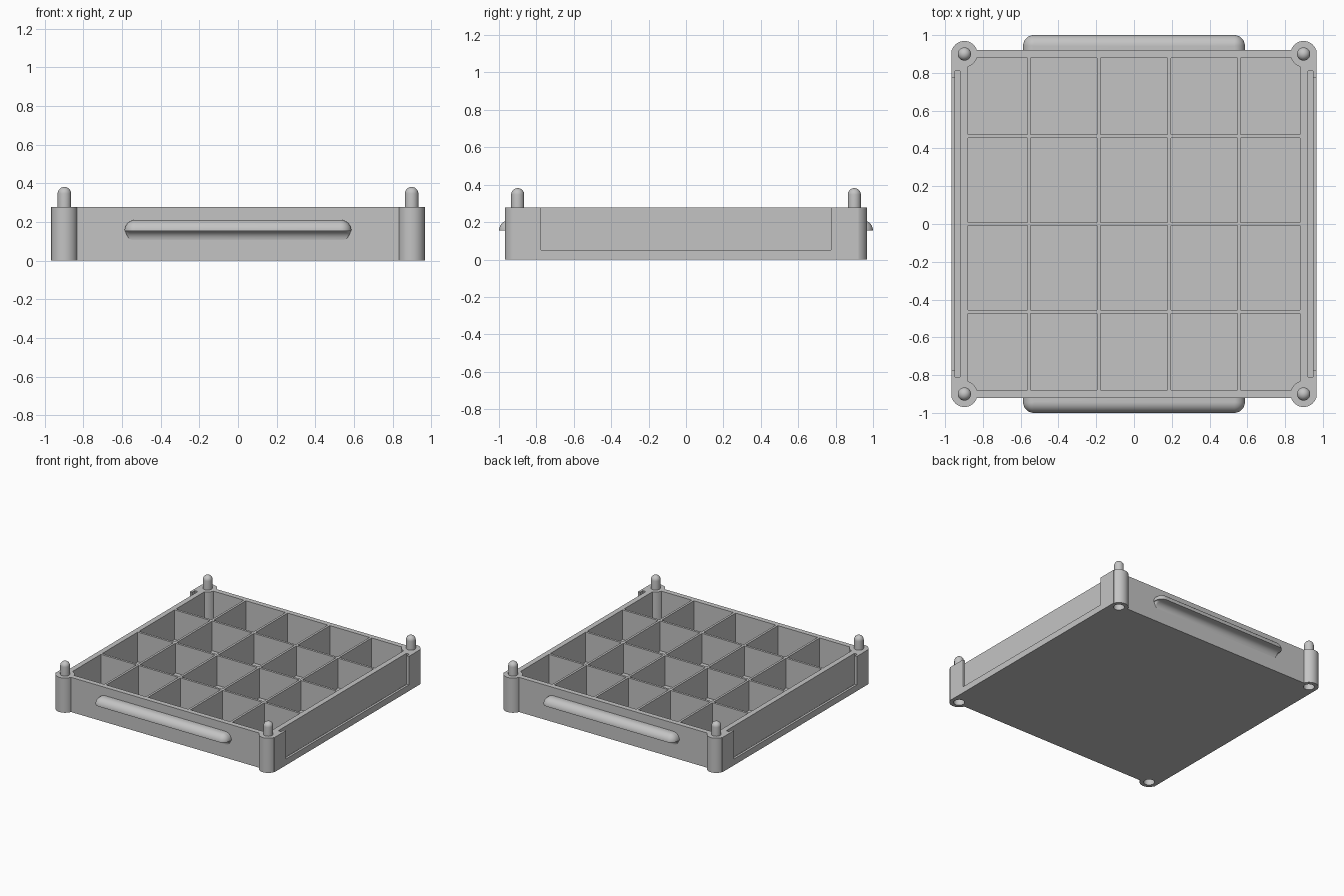
import bpy, bmesh
from math import sin, cos, pi, sqrt, radians
from mathutils import Matrix

cube = bpy.data.objects.get("Cube")
if cube:
    bpy.data.objects.remove(cube, do_unlink=True)

grey = bpy.data.materials.new("matte grey plastic")
grey.use_nodes = True
GREY = (0.55, 0.55, 0.55, 1)
grey.diffuse_color = GREY
grey.node_tree.nodes["Principled BSDF"].inputs["Base Color"].default_value = GREY

HEIGHT = 0.277
FLOOR = 0.04
POST_X, POST_Y, POST_R = 0.898, 0.9, 0.069
CORNERS = [(sx * POST_X, sy * POST_Y) for sx in (-1, 1) for sy in (-1, 1)]


def finish(name, bm):
    bmesh.ops.recalc_face_normals(bm, faces=bm.faces)
    mesh = bpy.data.meshes.new(name)
    bm.to_mesh(mesh)
    bm.free()
    mesh.materials.append(grey)
    obj = bpy.data.objects.new(name, mesh)
    bpy.context.collection.objects.link(obj)
    return obj


def add_box(bm, x0, x1, y0, y1, z0, z1):
    scale = Matrix.Diagonal((x1 - x0, y1 - y0, z1 - z0, 1))
    move = Matrix.Translation(((x0 + x1) / 2, (y0 + y1) / 2, (z0 + z1) / 2))
    bmesh.ops.create_cube(bm, size=1, matrix=move @ scale)


def add_cylinder(bm, x, y, radius, z0, z1, sides=48):
    bmesh.ops.create_cone(bm, cap_ends=True, segments=sides, radius1=radius, radius2=radius,
                          depth=z1 - z0, matrix=Matrix.Translation((x, y, (z0 + z1) / 2)))


def boolean(target, bm, operation):
    """Combine a temporary solid with the target, then discard it."""
    helper = finish("helper", bm)
    helper.hide_render = True
    mod = target.modifiers.new("combine", "BOOLEAN")
    mod.operation, mod.solver, mod.object = operation, "EXACT", helper
    bpy.context.view_layer.objects.active = target
    bpy.ops.object.modifier_apply(modifier=mod.name)
    bpy.data.objects.remove(helper, do_unlink=True)


def smooth(obj):
    bpy.ops.object.select_all(action="DESELECT")
    obj.select_set(True)
    bpy.context.view_layer.objects.active = obj
    bpy.ops.object.shade_smooth_by_angle(angle=radians(35))


# Tray block
bm = bmesh.new()
add_box(bm, -0.967, 0.967, -0.921, 0.921, 0, HEIGHT)
tray = finish("tray", bm)

# Five by four grid of compartments, with thin dividers left between
bm = bmesh.new()
GAP = 0.009
xs = [-0.88, -0.556, -0.187, 0.187, 0.556, 0.88]
ys = [-0.88, -0.465, 0, 0.465, 0.88]
for i in range(len(xs) - 1):
    for j in range(len(ys) - 1):
        add_box(bm,
                xs[i] + (GAP if i else 0), xs[i + 1] - (GAP if i < len(xs) - 2 else 0),
                ys[j] + (GAP if j else 0), ys[j + 1] - (GAP if j < len(ys) - 2 else 0),
                FLOOR, 0.4)
boolean(tray, bm, "DIFFERENCE")

# Round corner posts
bm = bmesh.new()
for x, y in CORNERS:
    add_cylinder(bm, x, y, POST_R, 0, HEIGHT)
boolean(tray, bm, "UNION")

# Stacking sockets under the posts
bm = bmesh.new()
for x, y in CORNERS:
    add_cylinder(bm, x, y, 0.04, -0.1, 0.12, 32)
boolean(tray, bm, "DIFFERENCE")

# Label slots in the side walls, then the open windows in front of them
bm = bmesh.new()
for s in (-1, 1):
    add_box(bm, min(s * 0.922, s * 0.948), max(s * 0.922, s * 0.948), -0.81, 0.81, 0.03, 0.4)
boolean(tray, bm, "DIFFERENCE")
bm = bmesh.new()
for s in (-1, 1):
    add_box(bm, min(s * 0.94, s * 1.1), max(s * 0.94, s * 1.1), -0.775, 0.775, 0.05, 0.4)
boolean(tray, bm, "DIFFERENCE")
smooth(tray)


# Stacking pegs with domed tips, lathed from a profile
def peg(name, x, y):
    r, tip = 0.035, 0.382
    profile = [(r, HEIGHT - 0.01)]
    profile += [(r * cos(k * pi / 16), tip - r + r * sin(k * pi / 16)) for k in range(9)]
    bm = bmesh.new()
    verts = [bm.verts.new((x + pr, y, z)) for pr, z in profile]
    edges = [bm.edges.new(pair) for pair in zip(verts, verts[1:])]
    bmesh.ops.spin(bm, geom=verts + edges, cent=(x, y, 0), axis=(0, 0, 1),
                   angle=2 * pi, steps=32)
    bmesh.ops.remove_doubles(bm, verts=bm.verts, dist=0.0005)
    smooth(finish(name, bm))


for x, y in CORNERS:
    peg(("front" if y < 0 else "back") + ("_left" if x > 0 else "_right") + "_peg", x, y)


# Handle: rounded outlines stacked into a domed top and a hollowed underside
def outline(half, reach, corner, side, z):
    pts = [(-half, 0.915)]
    for sx in (-1, 1):
        for k in range(9):
            a = k * pi / 16 if sx < 0 else (8 - k) * pi / 16
            pts.append((sx * (half - corner + corner * cos(a)), reach - corner + corner * sin(a)))
    pts.append((half, 0.915))
    return [(x, side * y, z) for x, y in pts]


def handle(name, side):
    r, mid, fillet = 0.057, 0.154, 0.047
    rings = []
    for k in range(10, -1, -1):
        a = k * pi / 20 * 0.99
        rings.append(outline(0.53 + r * cos(a), 0.943 + r * cos(a), r * cos(a), side,
                             mid + r * sin(a)))
    for k in range(11):
        a = k * pi / 20
        half = 0.55 + 0.034 * sqrt(max(cos(a), 0))
        reach = 0.968 - fillet * sin(a)
        rings.append(outline(half, reach, (reach - 0.918) * 0.9, side,
                             mid - fillet + fillet * cos(a)))
    bm = bmesh.new()
    loops = [[bm.verts.new(p) for p in ring] for ring in rings]
    n = len(loops[0])
    for upper, lower in zip(loops, loops[1:]):
        for i in range(n):
            j = (i + 1) % n
            bm.faces.new((upper[i], upper[j], lower[j], lower[i]))
    bm.faces.new(loops[0])
    bm.faces.new(loops[-1])
    smooth(finish(name, bm))


handle("front_handle", -1)
handle("back_handle", 1)
